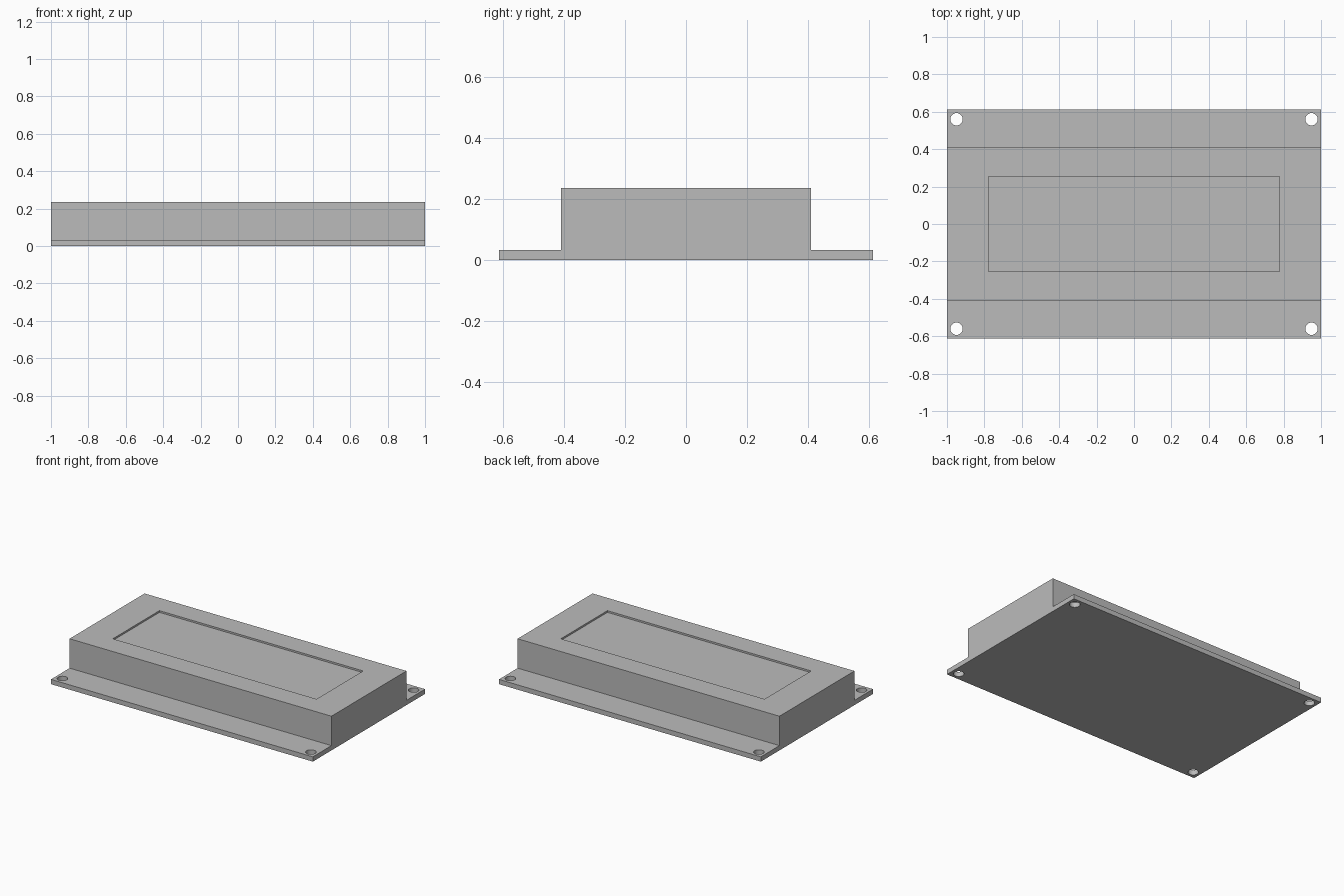
import bpy
import bmesh
from mathutils import Matrix, Vector

default = bpy.data.objects.get("Cube")
if default:
    bpy.data.objects.remove(default, do_unlink=True)

HALF_LENGTH = 1.0
FLANGE_Y, FLANGE_TOP = 0.612, 0.033
BODY_Y, BODY_TOP = 0.409, 0.236
WINDOW_X, WINDOW_Y, WINDOW_DEPTH = 0.778, 0.254, 0.012
HOLE_X, HOLE_Y, HOLE_RADIUS = 0.949, 0.56, 0.033

grey = bpy.data.materials.new("plain grey")
grey.use_nodes = True
colour = (0.5, 0.5, 0.5, 1)
grey.diffuse_color = colour
grey.node_tree.nodes["Principled BSDF"].inputs["Base Color"].default_value = colour


def add_object(name, bm):
    bmesh.ops.recalc_face_normals(bm, faces=bm.faces)
    mesh = bpy.data.meshes.new(name)
    bm.to_mesh(mesh)
    bm.free()
    mesh.materials.append(grey)
    obj = bpy.data.objects.new(name, mesh)
    bpy.context.collection.objects.link(obj)
    return obj


def cut(target, cutter):
    mod = target.modifiers.new(cutter.name, 'BOOLEAN')
    mod.operation = 'DIFFERENCE'
    mod.solver = 'EXACT'
    mod.object = cutter
    cutter.hide_render = True
    cutter.hide_set(True)


# Housing: stepped cross-section with mounting flanges, extruded along x
half = [(FLANGE_Y, 0), (FLANGE_Y, FLANGE_TOP), (BODY_Y, FLANGE_TOP), (BODY_Y, BODY_TOP)]
section = half + [(-y, z) for y, z in reversed(half)]
bm = bmesh.new()
end = bm.faces.new([bm.verts.new((-HALF_LENGTH, y, z)) for y, z in section])
extruded = bmesh.ops.extrude_face_region(bm, geom=[end], use_keep_orig=True)["geom"]
bmesh.ops.translate(bm, vec=Vector((2 * HALF_LENGTH, 0, 0)),
                    verts=[v for v in extruded if isinstance(v, bmesh.types.BMVert)])
housing = add_object("housing", bm)

# Screw holes through the flange corners
bm = bmesh.new()
for sx in (-1, 1):
    for sy in (-1, 1):
        bmesh.ops.create_cone(bm, cap_ends=True, segments=32, radius1=HOLE_RADIUS,
                              radius2=HOLE_RADIUS, depth=0.2,
                              matrix=Matrix.Translation((sx * HOLE_X, sy * HOLE_Y, 0)))
cut(housing, add_object("screw_hole_cutter", bm))

# Shallow rectangular recess in the top
bm = bmesh.new()
bmesh.ops.create_cube(bm, size=2, matrix=Matrix.Translation((0, 0, BODY_TOP))
                      @ Matrix.Diagonal((WINDOW_X, WINDOW_Y, WINDOW_DEPTH, 1)))
cut(housing, add_object("recess_cutter", bm))

# Apply the cuts and remove the helpers
bpy.context.view_layer.update()
finished = bpy.data.meshes.new_from_object(
    housing.evaluated_get(bpy.context.evaluated_depsgraph_get()))
cutters = [mod.object for mod in housing.modifiers]
housing.modifiers.clear()
housing.data = finished
for cutter in cutters:
    bpy.data.objects.remove(cutter, do_unlink=True)

# Round hole walls, crisp edges elsewhere
bpy.ops.object.select_all(action='DESELECT')
bpy.context.view_layer.objects.active = housing
housing.select_set(True)
bpy.ops.object.shade_smooth_by_angle()
